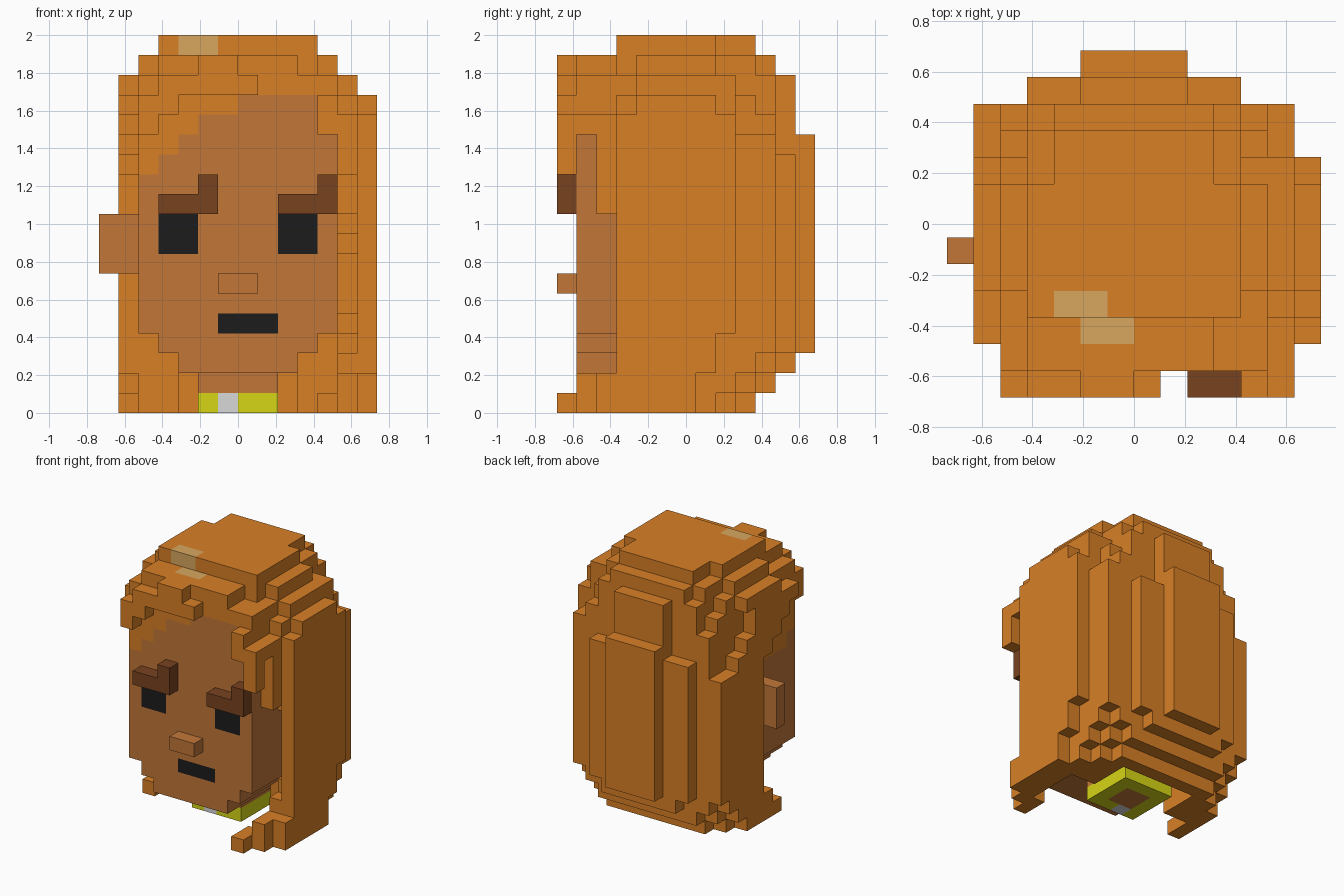
import bpy
import bmesh

if "Cube" in bpy.data.objects:
    bpy.data.objects.remove(bpy.data.objects["Cube"], do_unlink=True)

U = 2 / 19  # size of one block
grid = {}   # block position -> part name


def material(name, rgb):
    lin = [(c / 255 / 12.92) if c < 11 else ((c / 255 + 0.055) / 1.055) ** 2.4 for c in rgb]
    m = bpy.data.materials.new(name)
    m.use_nodes = True
    m.diffuse_color = (*lin, 1)
    bsdf = m.node_tree.nodes["Principled BSDF"]
    bsdf.inputs["Base Color"].default_value = (*lin, 1)
    bsdf.inputs["Roughness"].default_value = 0.9
    return m


def fill(part, *box, mirror=False):
    """Fill a box given as x0, x1, y0, y1, z0, z1 in blocks (part None carves)."""
    x0, x1, y0, y1, z0, z1 = box
    for x in range(x0, x1):
        for y in range(y0, y1):
            for z in range(z0, z1):
                for xx in ((x, -1 - x) if mirror else (x,)):
                    if part:
                        grid[(xx, y, z)] = part
                    else:
                        grid.pop((xx, y, z), None)


def hair(*box, mirror=False):
    fill("hair", *box, mirror=mirror)


# Hair: back mass and stepped back panels
hair(-4, 4, 6, 10, 0, 17)
hair(-4, 4, 10, 11, 1, 17)
hair(-3, 3, 11, 12, 2, 13)
hair(3, 4, 11, 12, 3, 13, mirror=True)
hair(-2, 2, 11, 12, 2, 17)
hair(-2, 2, 12, 13, 3, 14)
# Hair: rounded back corners
hair(4, 5, 6, 9, 0, 17, mirror=True)
hair(4, 5, 9, 10, 1, 16, mirror=True)
hair(4, 5, 10, 11, 2, 15, mirror=True)
hair(5, 6, 6, 8, 0, 14, mirror=True)
hair(5, 6, 8, 9, 1, 13, mirror=True)
hair(5, 6, 9, 10, 2, 12, mirror=True)
hair(5, 6, 10, 11, 3, 12, mirror=True)
fill(None, -3, 3, 0, 9, 0, 2)
# Hair: thick left side, its inner edge curving back beside the cheek
for z0, z1, y0 in ((0, 2, 2), (2, 3, 3), (3, 4, 4), (4, 5, 5), (5, 8, 6), (8, 9, 5), (9, 10, 4),
                   (10, 15, 2), (15, 16, 3), (16, 17, 4)):
    hair(5, 6, y0, 8, z0, z1)
hair(5, 6, 8, 9, 13, 17)
hair(5, 6, 9, 11, 12, 14)
hair(6, 7, 3, 9, 4, 15)
hair(6, 7, 4, 8, 15, 16)
hair(6, 7, 3, 8, 2, 4)
hair(6, 7, 2, 7, 0, 2)
# Hair: right side swept back over the ear
for i in range(4):
    hair(-6, -5, 2 + i, 3 + i, 15 - i, 16 if i < 2 else 17)
hair(-6, -5, 6, 7, 14, 17)
hair(-6, -5, 7, 8, 16, 17)
# Hair: locks curling forward at the bottom
hair(4, 5, 0, 2, 0, 1)
hair(5, 6, 1, 2, 0, 2)
hair(-6, -5, 4, 6, 0, 1)
hair(-6, -5, 5, 6, 1, 2)
# Hair: crown
hair(-4, 4, 2, 8, 14, 17)
hair(-5, 5, 1, 9, 16, 17)
hair(-4, 3, 1, 3, 17, 18)
hair(-4, 4, 3, 10, 17, 18)
hair(4, 5, 4, 8, 17, 18, mirror=True)
hair(-3, 3, 10, 11, 17, 18)
hair(-4, 4, 3, 8, 18, 19)
hair(-3, 3, 8, 10, 18, 19)

# Face, chin, neck, ear and nose
fill("head", -5, 5, 1, 6, 4, 14)
fill("head", -4, 4, 1, 3, 14, 16)
fill("head", -4, 4, 1, 7, 3, 4)
fill("head", -3, 3, 1, 7, 2, 3)
fill("head", -2, 2, 4, 8, 1, 2)
fill("head", -7, -5, 5, 6, 7, 10)
fill("head", -1, 1, 0, 1, 6, 7)

# Hairline, level with the face
for x0, x1, z in ((-5, -4, 12), (-4, -3, 13), (-3, -2, 14), (-2, 0, 15), (0, 4, 16), (4, 5, 14)):
    hair(x0, x1, 1, 2, z, 17)
hair(-5, -4, 2, 6, 11, 17)
hair(4, 5, 2, 6, 14, 17)

# Fringe standing out in front of the hairline
hair(-5, -4, 0, 1, 14, 16)
hair(-4, -3, 0, 1, 15, 17)
hair(-3, 1, 0, 1, 16, 17)
hair(-2, 0, 0, 1, 17, 18)
hair(4, 5, 0, 1, 14, 16)
hair(5, 6, 0, 1, 12, 15)
hair(5, 6, 1, 2, 14, 15)

# Shine on the crown
fill("hair_shine", -3, -1, 3, 4, 18, 19)
fill("hair_shine", -2, 0, 2, 3, 17, 18)

# Eyes, mouth and eyebrows
fill("eyes", 2, 4, 1, 2, 8, 10, mirror=True)
fill("mouth", -1, 2, 1, 2, 4, 5)
for x0 in (-4, 2):
    fill("eyebrows", x0, x0 + 3, 0, 1, 10, 11)
    fill("eyebrows", x0 + 2, x0 + 3, 0, 1, 11, 12)

# Collar with its clasp and the neck inside it
fill("collar", -2, 2, 4, 8, 0, 1)
fill("head", -1, 1, 5, 7, 0, 1)
fill("collar_clasp", -1, 0, 4, 5, 0, 1)


def build(part, mat):
    """Make a mesh from the outward faces of one part's blocks."""
    bm = bmesh.new()
    cache = {}

    def vert(p):
        if p not in cache:
            cache[p] = bm.verts.new((p[0] * U, (p[1] - 6.5) * U, p[2] * U))
        return cache[p]

    for pos, name in grid.items():
        if name != part:
            continue
        for axis in range(3):
            b, c = (axis + 1) % 3, (axis + 2) % 3
            for side in (0, 1):
                near = list(pos)
                near[axis] += 2 * side - 1
                if tuple(near) in grid:
                    continue
                ring = []
                for db, dc in ((0, 0), (1, 0), (1, 1), (0, 1)):
                    p = list(pos)
                    p[axis] += side
                    p[b] += db
                    p[c] += dc
                    ring.append(vert(tuple(p)))
                bm.faces.new(ring if side else ring[::-1])
    bmesh.ops.dissolve_limit(bm, angle_limit=0.02, verts=bm.verts[:], edges=bm.edges[:])
    mesh = bpy.data.meshes.new(part)
    bm.to_mesh(mesh)
    bm.free()
    mesh.materials.append(mat)
    bpy.context.collection.objects.link(bpy.data.objects.new(part, mesh))


black = material("near black", (28, 28, 28))
colours = {
    "hair": material("ginger hair", (216, 128, 38)),
    "hair_shine": material("pale hair shine", (216, 167, 96)),
    "head": material("tan skin", (194, 119, 57)),
    "eyebrows": material("dark brown", (120, 66, 31)),
    "eyes": black,
    "mouth": black,
    "collar": material("yellow green", (214, 214, 22)),
    "collar_clasp": material("light grey", (217, 217, 217)),
}
for part, mat in colours.items():
    build(part, mat)
